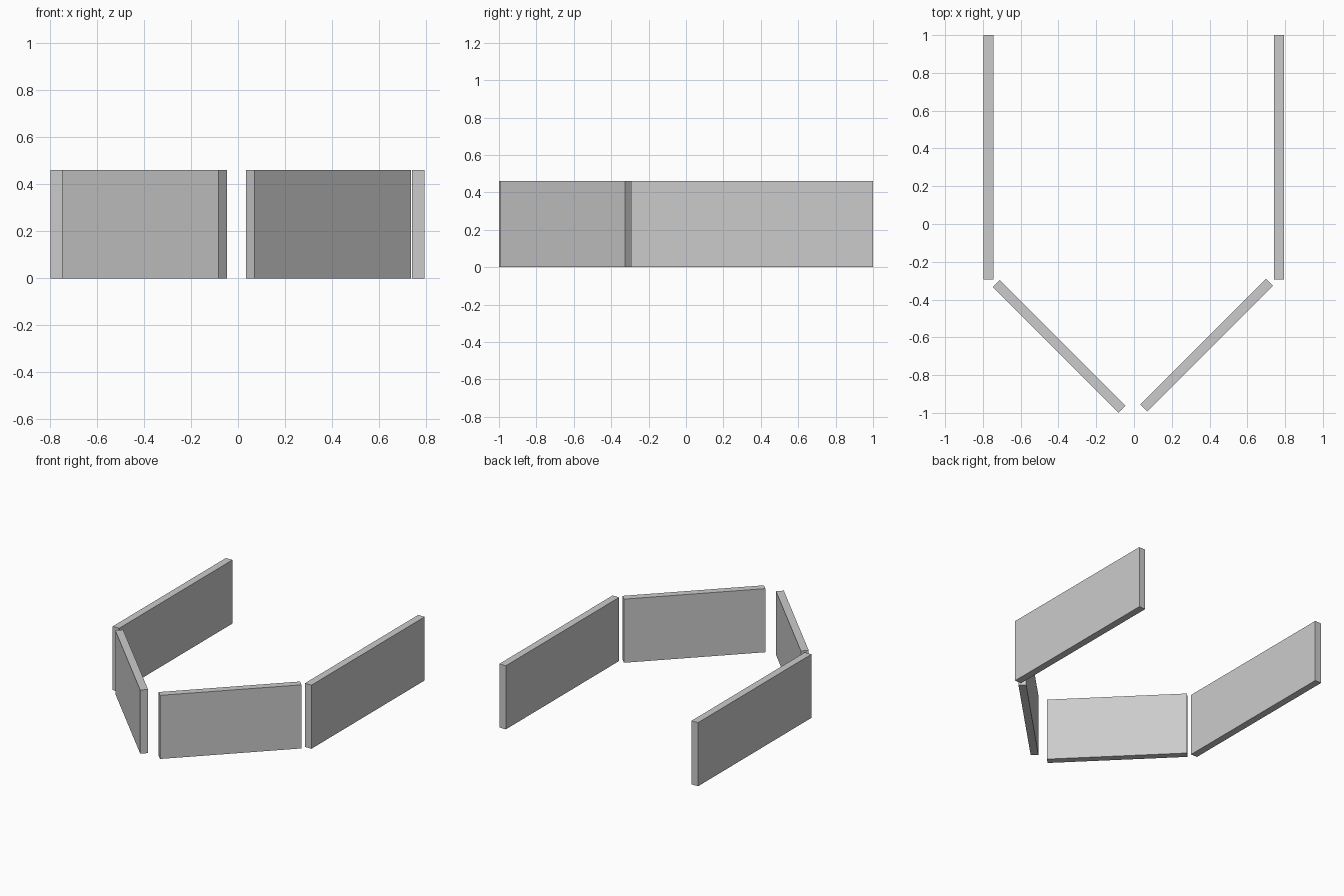
import bpy
from math import radians

if "Cube" in bpy.data.objects:
    bpy.data.objects.remove(bpy.data.objects["Cube"])

HEIGHT = 0.46
THICK = 0.052


def panel(name, x, y, length, angle=0):
    """Upright flat panel running along y, turned about z."""
    bpy.ops.mesh.primitive_cube_add(size=1, location=(x, y, HEIGHT / 2),
                                    rotation=(0, 0, radians(angle)))
    ob = bpy.context.object
    ob.name = name
    ob.scale = (THICK, length, HEIGHT)
    bpy.ops.object.transform_apply(location=False, rotation=True, scale=True)
    return ob


# Straight side walls
panel("left_side_wall", -0.771, 0.353, 1.294)
panel("right_side_wall", 0.767, 0.353, 1.294)

# Angled front walls, leaving a narrow gap at the point
panel("left_front_wall", -0.397, -0.648, 0.941, 45)
panel("right_front_wall", 0.385, -0.641, 0.941, -45)
